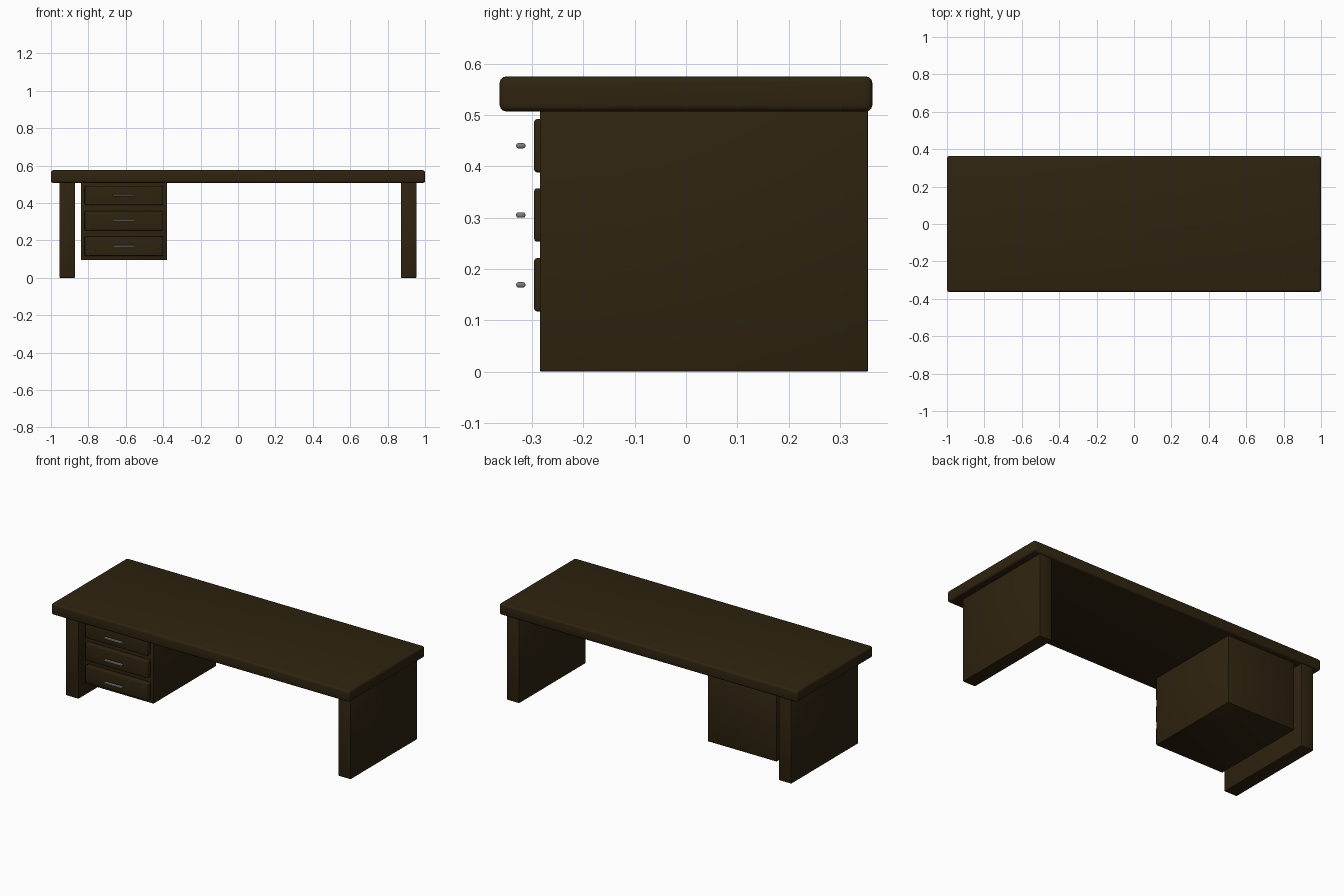
import bpy, math

cube = bpy.data.objects.get("Cube")
if cube:
    bpy.data.objects.remove(cube, do_unlink=True)


def make_material(name, color):
    mat = bpy.data.materials.new(name)
    mat.use_nodes = True
    mat.diffuse_color = color
    bsdf = next(n for n in mat.node_tree.nodes if n.type == "BSDF_PRINCIPLED")
    bsdf.inputs["Base Color"].default_value = color
    return mat


wood = make_material("dark_wood", (0.028, 0.017, 0.005, 1))
metal = make_material("grey_metal", (0.2, 0.21, 0.22, 1))


def box(name, xs, ys, zs, mat, bevel, segments=3):
    """Box between (min, max) pairs with rounded edges."""
    spans = (xs, ys, zs)
    bpy.ops.mesh.primitive_cube_add(size=1, location=[sum(s) / 2 for s in spans])
    obj = bpy.context.object
    obj.name = name
    obj.scale = [s[1] - s[0] for s in spans]
    bpy.ops.object.transform_apply(location=False, rotation=False, scale=True)
    obj.data.materials.append(mat)
    mod = obj.modifiers.new("rounded_edges", "BEVEL")
    mod.width = bevel
    mod.segments = segments
    bpy.ops.object.modifier_apply(modifier=mod.name)
    bpy.ops.object.shade_smooth_by_angle(angle=math.radians(35))
    return obj


# Thick desktop
underside = 0.507
box("desktop", (-1, 1), (-0.363, 0.363), (underside, 0.575), wood, 0.012)

# Slab legs at both ends
for side, x in (("right", -0.913), ("left", 0.913)):
    box(side + "_leg", (x - 0.042, x + 0.042), (-0.285, 0.355),
        (0, underside + 0.003), wood, 0.003, 2)

# Hanging drawer cabinet
box("drawer_cabinet", (-0.84, -0.38), (-0.267, 0.332),
    (0.095, underside + 0.003), wood, 0.002, 2)

# Drawer fronts, each with a bar handle standing clear of it
for i, z in enumerate((0.169, 0.305, 0.44)):
    box(f"drawer_front_{i + 1}", (-0.82, -0.4), (-0.296, -0.262),
        (z - 0.052, z + 0.052), wood, 0.006)
    box(f"drawer_handle_{i + 1}", (-0.67, -0.55), (-0.331, -0.313),
        (z - 0.005, z + 0.005), metal, 0.004)
